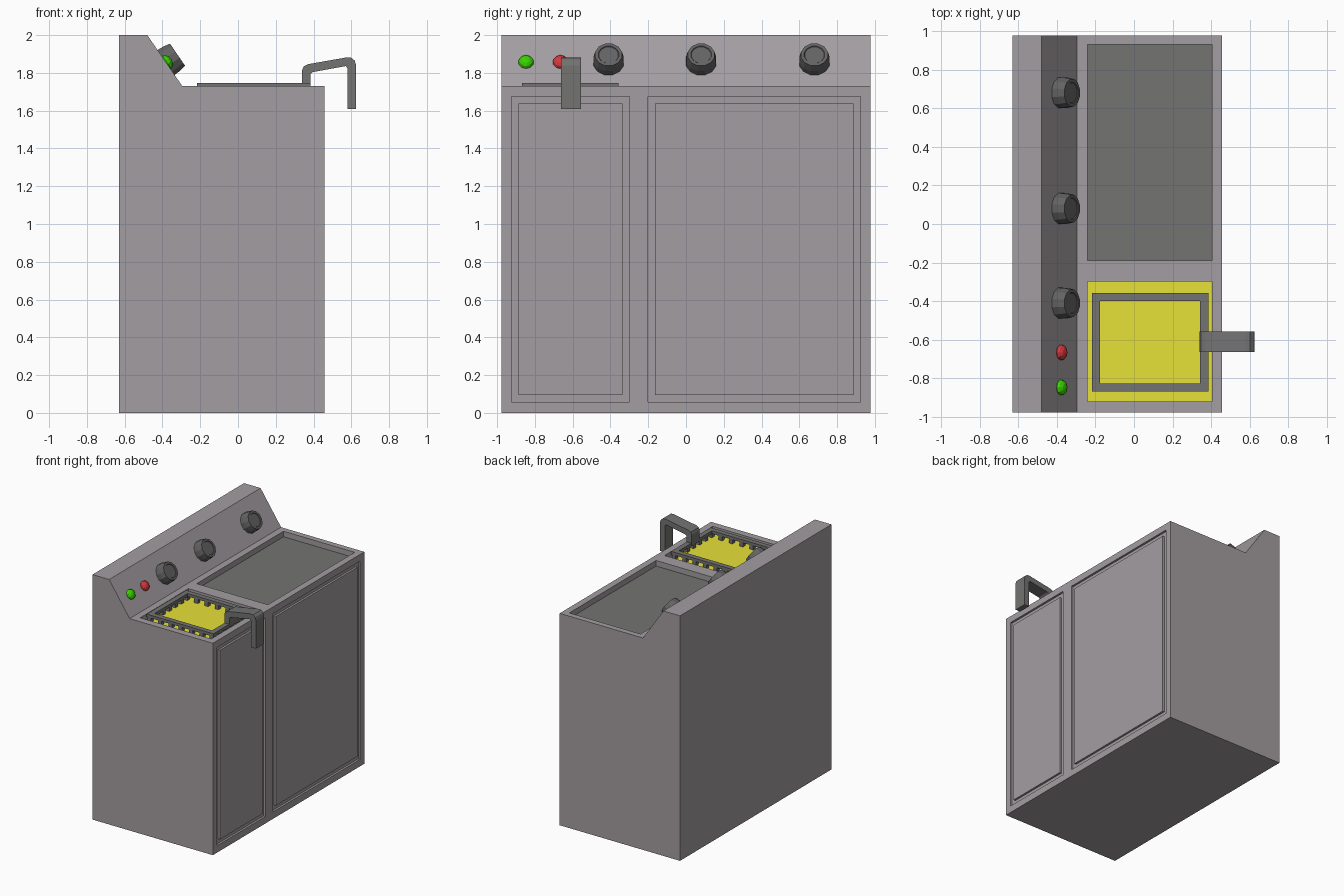
import bpy, bmesh, math
from mathutils import Matrix, Vector

if "Cube" in bpy.data.objects:
    bpy.data.objects.remove(bpy.data.objects["Cube"])

STEEL = (0.367, 0.34, 0.356)
DARK = (0.172, 0.172, 0.17)
KNOB = (0.125, 0.125, 0.125)


def finish(name, bm, color):
    bmesh.ops.recalc_face_normals(bm, faces=bm.faces)
    me = bpy.data.meshes.new(name)
    bm.to_mesh(me)
    bm.free()
    ob = bpy.data.objects.new(name, me)
    bpy.context.collection.objects.link(ob)
    mat = bpy.data.materials.new(name + "_material")
    mat.diffuse_color = (*color, 1)
    mat.use_nodes = True
    mat.node_tree.nodes["Principled BSDF"].inputs["Base Color"].default_value = mat.diffuse_color
    me.materials.append(mat)
    return ob


def boxes(name, bounds, color):
    """One object from boxes given as (x0, x1, y0, y1, z0, z1)."""
    bm = bmesh.new()
    for x0, x1, y0, y1, z0, z1 in bounds:
        m = Matrix.Translation(((x0 + x1) / 2, (y0 + y1) / 2, (z0 + z1) / 2))
        m = m @ Matrix.Diagonal((x1 - x0, y1 - y0, z1 - z0, 1))
        bmesh.ops.create_cube(bm, size=1, matrix=m)
    return finish(name, bm, color)


def extrude_y(name, profile, y0, y1, color):
    """Extrude an x-z outline along y."""
    bm = bmesh.new()
    face = bm.faces.new([bm.verts.new((x, y0, z)) for x, z in profile])
    new = bmesh.ops.extrude_face_region(bm, geom=[face])["geom"]
    verts = [v for v in new if isinstance(v, bmesh.types.BMVert)]
    bmesh.ops.translate(bm, verts=verts, vec=(0, y1 - y0, 0))
    # extrusion drops the start face, so close that end again
    bmesh.ops.holes_fill(bm, edges=[e for e in bm.edges if e.is_boundary], sides=0)
    return finish(name, bm, color)


# Cabinet with sloping control panel
body = extrude_y("cabinet", [(-0.63, 0), (0.457, 0), (0.457, 1.73), (-0.295, 1.73),
                             (-0.48, 2.0), (-0.63, 2.0)], -0.977, 0.977, STEEL)

# Pockets for the griddle, the oil well and the doors
doors = {"narrow_door": (-0.923, -0.30), "wide_door": (-0.20, 0.923)}
pockets = [(-0.24, 0.403, -0.19, 0.93, 1.67, 1.8),
           (-0.24, 0.403, -0.92, -0.297, 1.65, 1.8)]
pockets += [(0.44, 0.5, a, b, 0.057, 1.675) for a, b in doors.values()]
cutter = boxes("pocket_cutter", pockets, STEEL)
cutter.hide_render = True
cutter.hide_set(True)
mod = body.modifiers.new("pockets", "BOOLEAN")
mod.operation = "DIFFERENCE"
mod.solver = "EXACT"
mod.object = cutter

# Door panels sitting flush inside grooves
for name, (a, b) in doors.items():
    boxes(name, [(0.435, 0.457, a + 0.037, b - 0.037, 0.094, 1.638)], STEEL)

# Griddle plate and frying oil
boxes("griddle_plate", [(-0.24, 0.403, -0.19, 0.93, 1.66, 1.685)], DARK)
boxes("frying_oil", [(-0.24, 0.403, -0.92, -0.297, 1.645, 1.685)], (0.8, 0.76, 0.04))

# Basket rim and hanging bars
X0, X1, Y0, Y1, W = -0.218, 0.385, -0.867, -0.357, 0.042
boxes("basket_rim", [(X0, X1, Y0, Y0 + W, 1.722, 1.746), (X0, X1, Y1 - W, Y1, 1.722, 1.746),
                     (X0, X0 + W, Y0 + W, Y1 - W, 1.722, 1.746),
                     (X1 - W, X1, Y0 + W, Y1 - W, 1.722, 1.746)], DARK)
bars = []
for i in range(7):
    x = X0 + W / 2 + (X1 - X0 - W) * i / 6
    for y in (Y0 + W / 2, Y1 - W / 2):
        bars.append((x - 0.016, x + 0.016, y - 0.016, y + 0.016, 1.66, 1.724))
for j in range(1, 6):
    y = Y0 + W / 2 + (Y1 - Y0 - W) * j / 6
    for x in (X0 + W / 2, X1 - W / 2):
        bars.append((x - 0.016, x + 0.016, y - 0.016, y + 0.016, 1.66, 1.724))
boxes("basket_bars", bars, DARK)

# Bent basket handle
extrude_y("basket_handle", [(0.34, 1.735), (0.34, 1.815), (0.348, 1.835), (0.37, 1.846),
                            (0.575, 1.882), (0.60, 1.88), (0.618, 1.865), (0.625, 1.84),
                            (0.625, 1.61), (0.58, 1.61), (0.58, 1.825), (0.57, 1.836),
                            (0.395, 1.804), (0.385, 1.795), (0.385, 1.735)],
          -0.662, -0.557, DARK)

# Control knobs, lathed from rings and tilted to the panel
normal = Vector((0.27, 0, 0.185)).normalized()
tilt = normal.to_track_quat("Z", "Y").to_matrix().to_4x4()
N = 12
rings = [(0.083, -0.01), (0.081, 0.03), (0.073, 0.07), (0.056, 0.07), (0.053, 0.066)]
for k, y in enumerate((-0.41, 0.08, 0.68)):
    bm = bmesh.new()
    loops = [[bm.verts.new((r * math.cos(2 * math.pi * (i + 0.5) / N),
                            r * math.sin(2 * math.pi * (i + 0.5) / N), h))
              for i in range(N)] for r, h in rings]
    for lo, hi in zip(loops, loops[1:]):
        for i in range(N):
            j = (i + 1) % N
            bm.faces.new((lo[i], lo[j], hi[j], hi[i]))
    bm.faces.new(loops[0])
    bm.faces.new(loops[-1])
    bm.transform(Matrix.Translation((-0.378, y, 1.857)) @ tilt)
    finish(f"knob_{k + 1}", bm, KNOB)

# Indicator lights
for name, y, color in (("green_light", -0.847, (0.04, 0.65, 0.0)),
                       ("red_light", -0.665, (0.65, 0.04, 0.05))):
    bm = bmesh.new()
    bmesh.ops.create_uvsphere(bm, u_segments=10, v_segments=6, radius=0.041)
    bm.transform(Matrix.Translation((-0.377, y, 1.857)) @ tilt @ Matrix.Diagonal((1, 1, 0.7, 1)))
    finish(name, bm, color)
